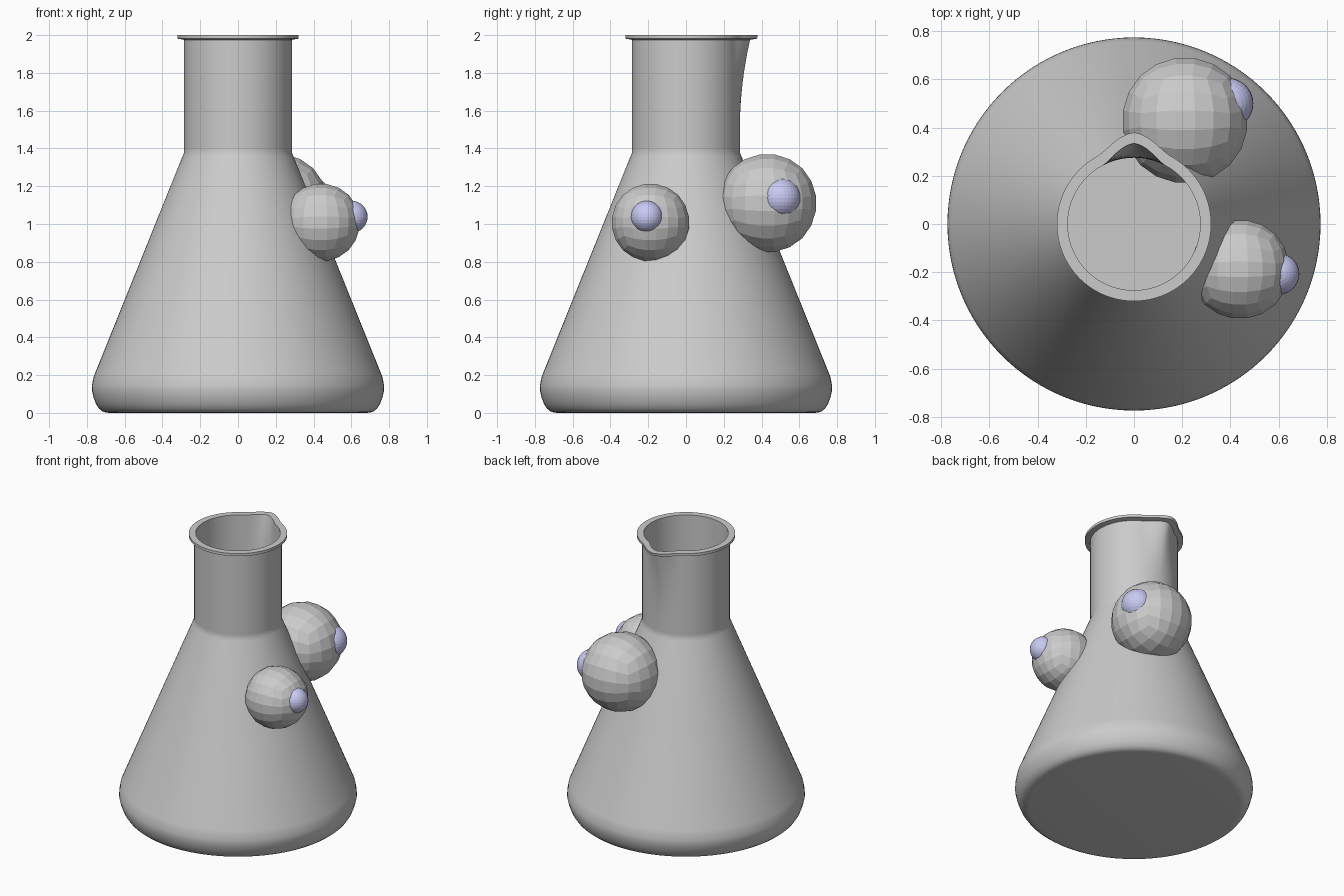
import bpy, bmesh, math
from mathutils import Vector

if "Cube" in bpy.data.objects:
    bpy.data.objects.remove(bpy.data.objects["Cube"])


def finish(name, bm, mat=None):
    bmesh.ops.recalc_face_normals(bm, faces=bm.faces)
    mesh = bpy.data.meshes.new(name)
    bm.to_mesh(mesh)
    bm.free()
    obj = bpy.data.objects.new(name, mesh)
    bpy.context.collection.objects.link(obj)
    if mat:
        mesh.materials.append(mat)
    return obj


# Flask: thin-walled lathe profile (radius, height), outside up, then inside down
outer = [(0, 0), (0.68, 0), (0.70, 0.002), (0.718, 0.008), (0.735, 0.022),
         (0.752, 0.048), (0.765, 0.082), (0.774, 0.12), (0.773, 0.145),
         (0.765, 0.19), (0.757, 0.21), (0.293, 1.36), (0.285, 1.38), (0.285, 1.40)]
outer += [(0.285, 1.5 + 0.05 * i) for i in range(10)]
lip = [(0.285, 1.975), (0.32, 1.981), (0.32, 2.0), (0.275, 2.0)]
inner = [(max(r - 0.01, 0), max(z, 0.012)) for r, z in reversed(outer)]
profile = outer + lip + inner


def spout(angle, z):
    # Outward pull of the pouring spout, centred on +y, fading down the neck
    a = abs((angle - math.pi / 2 + math.pi) % (2 * math.pi) - math.pi)
    t = min(a / math.radians(29), 1)
    u = max((z - 1.5) / 0.5, 0)
    return 0.06 * (1 - t) ** 2 * (1 + 1.6 * t) * u * u


SEG = 120
bm = bmesh.new()
rings = []
for r, z in profile:
    ring = []
    for i in range(SEG):
        a = 2 * math.pi * i / SEG
        rad = r + spout(a, z)
        ring.append(bm.verts.new((rad * math.cos(a), rad * math.sin(a), z)))
    rings.append(ring)
for lo, hi in zip(rings, rings[1:]):
    for i in range(SEG):
        j = (i + 1) % SEG
        bm.faces.new((lo[i], lo[j], hi[j], hi[i]))
bmesh.ops.remove_doubles(bm, verts=bm.verts, dist=0.0001)
flask = finish("flask", bm)
bpy.context.view_layer.objects.active = flask
flask.select_set(True)
bpy.ops.object.shade_smooth_by_angle(angle=math.radians(35))


# Eyeballs: flat-shaded cube spheres
def cube_sphere(name, centre, radius, n=5):
    bm = bmesh.new()
    bmesh.ops.create_cube(bm, size=2)
    bmesh.ops.subdivide_edges(bm, edges=bm.edges[:], cuts=n - 1, use_grid_fill=True)
    for v in bm.verts:
        v.co = Vector([math.tan(c * math.pi / 4) for c in v.co]).normalized() * radius
        v.co += Vector(centre)
    return finish(name, bm)


# Irises: small coloured spheres set into the eyeballs
iris_mat = bpy.data.materials.new("iris_blue")
iris_mat.diffuse_color = (0.58, 0.59, 0.9, 1)
iris_mat.use_nodes = True
iris_mat.node_tree.nodes["Principled BSDF"].inputs["Base Color"].default_value = iris_mat.diffuse_color


def iris(name, centre, radius):
    bm = bmesh.new()
    bmesh.ops.create_uvsphere(bm, u_segments=32, v_segments=16, radius=radius)
    bmesh.ops.translate(bm, verts=bm.verts, vec=centre)
    return finish(name, bm, iris_mat)


for size, ball, r_ball, pupil, r_pupil in (
        ("small", (0.44, -0.188, 1.008), 0.208, (0.601, -0.207, 1.038), 0.085),
        ("large", (0.212, 0.43, 1.11), 0.264, (0.389, 0.5, 1.138), 0.106)):
    cube_sphere(size + "_eyeball", ball, r_ball)
    iris(size + "_iris", pupil, r_pupil)
